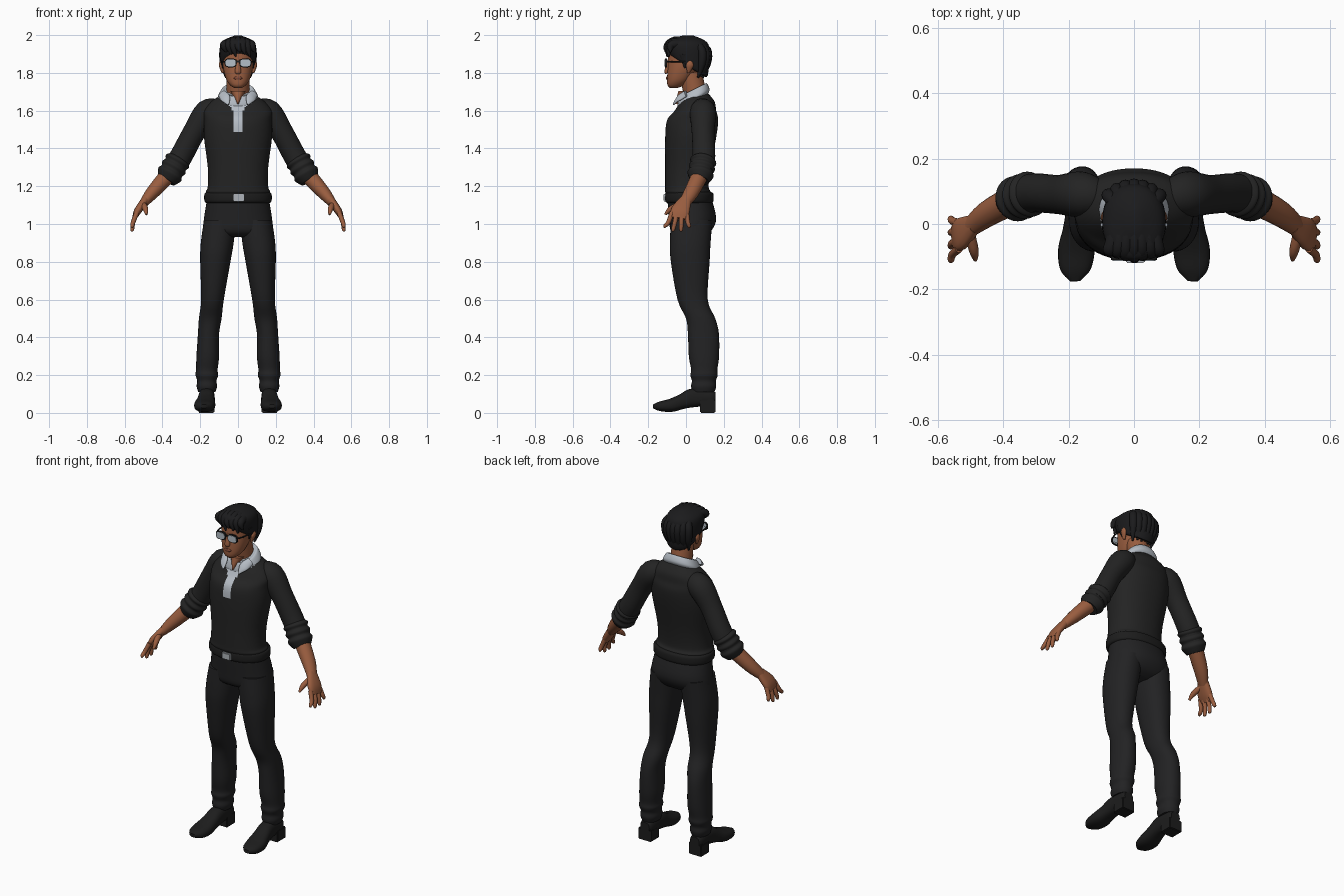
import bpy
import bmesh
from math import cos, sin, pi, radians, copysign
from mathutils import Vector

if "Cube" in bpy.data.objects:
    bpy.data.objects.remove(bpy.data.objects["Cube"])


def material(name, red, green, blue):
    mat = bpy.data.materials.new(name)
    mat.use_nodes = True
    mat.diffuse_color = (red, green, blue, 1)
    shader = next(node for node in mat.node_tree.nodes if node.type == "BSDF_PRINCIPLED")
    shader.inputs["Base Color"].default_value = mat.diffuse_color
    shader.inputs["Roughness"].default_value = .8
    return mat


SKIN = material("brown skin", .32, .11, .05)
LIP = material("lip brown", .22, .07, .04)
HAIR = material("black hair", .011, .011, .012)
KNIT = material("charcoal knit", .017, .017, .017)
CLOTH = material("black trouser cloth", .016, .016, .017)
LEATHER = material("black leather", .012, .012, .012)
SHIRT = material("pale grey shirt", .46, .5, .55)
METAL = material("silver metal", .42, .45, .48)
LENS = material("pale lens", .46, .52, .57)


def ring(z, half, front, back, middle=0, slope=0):
    """Level cross-section: half width, y range, centre x and slope along y."""
    return z, half, front, back, middle, slope


def knot(x, y, z, wide, deep=None):
    """Point on a path with the two radii of its cross-section."""
    return x, y, z, wide, deep or wide


def smooth_path(stations, steps):
    """Catmull-Rom interpolation of equally long tuples."""
    padded = [stations[0], *stations, stations[-1]]
    path = []
    for before, start, end, after in zip(padded, padded[1:], padded[2:], padded[3:]):
        for step in range(steps):
            t = step / steps
            path.append([q + t / 2 * (r - p + t * (2 * p - 5 * q + 4 * r - s + t * (3 * (q - r) + s - p)))
                         for p, q, r, s in zip(before, start, end, after)])
    return path + [list(stations[-1])]


def outline(count, power):
    """Points of a unit superellipse."""
    for index in range(count):
        angle = 2 * pi * index / count
        yield [copysign(abs(value) ** (2 / power), value) for value in (cos(angle), sin(angle))]


def add_object(name, bm, mat, mirror):
    bmesh.ops.recalc_face_normals(bm, faces=bm.faces)
    for face in bm.faces:
        face.smooth = True
    mesh = bpy.data.meshes.new(name)
    bm.to_mesh(mesh)
    bm.free()
    mesh.set_sharp_from_angle(angle=radians(50))
    mesh.materials.append(mat)
    obj = bpy.data.objects.new(name, mesh)
    bpy.context.scene.collection.objects.link(obj)
    if mirror:
        obj.modifiers.new("Mirror", "MIRROR")
    return obj


def skin_loops(name, loops, mat, mirror):
    bm = bmesh.new()
    rows = [[bm.verts.new(point) for point in loop] for loop in loops]
    for low, high in zip(rows, rows[1:]):
        for index in range(len(low)):
            bm.faces.new((low[index - 1], low[index], high[index], high[index - 1]))
    bm.faces.new(rows[0])
    bm.faces.new(rows[-1])
    return add_object(name, bm, mat, mirror)


def stack(name, mat, *rings, mirror=False, count=36, power=2.2, steps=4):
    loops = []
    for z, half, front, back, middle, slope in smooth_path(rings, steps):
        centre, depth = (front + back) / 2, (back - front) / 2
        loops.append([(middle + half * c, centre + depth * s, z + slope * (centre + depth * s))
                      for c, s in outline(count, power)])
    return skin_loops(name, loops, mat, mirror)


def tube(name, mat, *knots, mirror=False, count=20, power=2, steps=4):
    path = smooth_path(knots, steps)
    points = [Vector(station[:3]) for station in path]
    overall = (points[-1] - points[0]).normalized()
    reference = Vector((0, 0, 1)) if abs(overall.y) > .85 else Vector((0, 1, 0))
    loops = []
    for index, (point, station) in enumerate(zip(points, path)):
        along = (points[min(index + 1, len(points) - 1)] - points[max(index - 1, 0)]).normalized()
        across = along.cross(reference).normalized()
        third = across.cross(along)
        wide, deep = station[3:]
        loops.append([point + across * wide * c + third * deep * s for c, s in outline(count, power)])
    return skin_loops(name, loops, mat, mirror)


def block(name, mat, low, high, mirror=False):
    bm = bmesh.new()
    bmesh.ops.create_cube(bm, size=1)
    for vert in bm.verts:
        vert.co = [a + (b - a) * (c + .5) for a, b, c in zip(low, high, vert.co)]
    bmesh.ops.bevel(bm, geom=bm.edges[:], offset=.004, segments=2, affect="EDGES")
    return add_object(name, bm, mat, mirror)


# Sweater, with the shirt front coloured by position
sweater = stack("sweater", KNIT,
                ring(z=1.15, half=.16, front=-.1, back=.12),
                ring(z=1.17, half=.17, front=-.11, back=.13),
                ring(z=1.2, half=.16, front=-.11, back=.12),
                ring(z=1.3, half=.16, front=-.11, back=.13),
                ring(z=1.46, half=.18, front=-.11, back=.16),
                ring(z=1.55, half=.18, front=-.1, back=.17),
                ring(z=1.6, half=.18, front=-.06, back=.16),
                ring(z=1.65, half=.14, front=-.03, back=.15),
                ring(z=1.7, half=.06, front=0, back=.11), count=112, steps=8)
sweater.data.materials.append(SHIRT)
for face in sweater.data.polygons:
    spot = face.center
    if spot.z > 1.49 and spot.y < .02 and abs(spot.x) < .03 + 1.2 * max(0, spot.z - 1.61):
        face.material_index = 1

# Sleeves with rolled cuffs
tube("sleeves", KNIT,
     knot(x=.1, y=.08, z=1.61, wide=.05),
     knot(x=.16, y=.09, z=1.59, wide=.07),
     knot(x=.23, y=.09, z=1.49, wide=.06),
     knot(x=.3, y=.095, z=1.36, wide=.06),
     knot(x=.35, y=.085, z=1.28, wide=.06), mirror=True, count=28)
cuff_start, cuff_end = Vector((.31, .095, 1.35)), Vector((.38, .07, 1.23))
cuff_knots = []
for fold in range(8):
    radius = .05 if fold in (0, 7) else .062 + .008 * (fold % 2)
    cuff_knots.append(knot(*cuff_start.lerp(cuff_end, fold / 7), wide=radius))
tube("rolled_cuffs", KNIT, *cuff_knots, mirror=True, count=28)

# Forearms, palms, fingers and thumbs
tube("forearms", SKIN,
     knot(x=.36, y=.08, z=1.27, wide=.045),
     knot(x=.45, y=.03, z=1.17, wide=.036, deep=.04),
     knot(x=.5, y=-.01, z=1.11, wide=.023, deep=.03), mirror=True)
tube("palms", SKIN,
     knot(x=.49, y=0, z=1.13, wide=.02, deep=.03),
     knot(x=.53, y=-.03, z=1.07, wide=.02, deep=.05),
     knot(x=.55, y=-.04, z=1.03, wide=.01, deep=.04), mirror=True, power=2.5)
for order, label in enumerate(("index", "middle", "ring", "little")):
    base, tip = -.075 + .026 * order, -.11 + .042 * order
    low = .96 if label in ("middle", "ring") else .98
    tube(f"{label}_fingers", SKIN,
         knot(x=.535, y=base, z=1.06, wide=.013),
         knot(x=.555, y=(base + tip) / 2, z=1.01, wide=.012),
         knot(x=.56, y=tip, z=low + .01, wide=.01),
         knot(x=.56, y=tip, z=low, wide=.004), mirror=True, count=12)
tube("thumbs", SKIN,
     knot(x=.505, y=-.02, z=1.11, wide=.016),
     knot(x=.49, y=-.08, z=1.08, wide=.015),
     knot(x=.485, y=-.11, z=1.05, wide=.006), mirror=True, count=12)

# Trousers, with folds above the hem
stack("trouser_hips", CLOTH,
      ring(z=.93, half=.12, front=-.04, back=.08),
      ring(z=.96, half=.18, front=-.08, back=.13),
      ring(z=1.03, half=.18, front=-.09, back=.16),
      ring(z=1.15, half=.16, front=-.1, back=.13), count=48)
hem_rings = []
for fold in range(5):
    bulge = .006 * (fold % 2)
    hem_rings.append(ring(z=.11 + .03 * fold, half=.045 + .003 * fold + bulge, middle=.165,
                          front=.035 - .002 * fold - bulge, back=.15 + .004 * fold + bulge))
stack("trouser_legs", CLOTH, *hem_rings,
      ring(z=.3, half=.06, front=.015, back=.175, middle=.16),
      ring(z=.42, half=.056, front=.01, back=.174, middle=.156),
      ring(z=.5, half=.06, front=0, back=.155, middle=.147),
      ring(z=.6, half=.06, front=-.045, back=.115, middle=.135),
      ring(z=.8, half=.08, front=-.08, back=.125, middle=.12),
      ring(z=.9, half=.087, front=-.085, back=.13, middle=.11),
      ring(z=1.02, half=.085, front=-.08, back=.14, middle=.095), mirror=True)

# Belt and buckle
stack("belt", LEATHER,
      ring(z=1.11, half=.16, front=-.09, back=.13),
      ring(z=1.12, half=.177, front=-.11, back=.145),
      ring(z=1.16, half=.177, front=-.11, back=.145),
      ring(z=1.17, half=.16, front=-.1, back=.13), count=48)
block("buckle", METAL, low=(-.025, -.12, 1.12), high=(.033, -.1, 1.16))

# Shoes and heels
tube("shoes", LEATHER,
     knot(x=.166, y=.155, z=.08, wide=.03),
     knot(x=.166, y=.13, z=.08, wide=.04),
     knot(x=.166, y=.04, z=.08, wide=.043, deep=.05),
     knot(x=.17, y=-.02, z=.06, wide=.048, deep=.04),
     knot(x=.176, y=-.08, z=.04, wide=.056, deep=.035),
     knot(x=.18, y=-.14, z=.035, wide=.046, deep=.025),
     knot(x=.18, y=-.175, z=.035, wide=.015, deep=.01), mirror=True, power=2.5, count=24)
block("shoe_heels", LEATHER, low=(.125, .075, 0), high=(.21, .155, .07), mirror=True)

# Neck, collar and open neckline
tube("neck", SKIN,
     knot(x=0, y=.06, z=1.63, wide=.06),
     knot(x=0, y=.025, z=1.8, wide=.06), count=28)
stack("shirt_collar", SHIRT,
      ring(z=1.63, half=.1, front=-.035, back=.115, slope=.5),
      ring(z=1.65, half=.107, front=-.045, back=.125, slope=.5),
      ring(z=1.69, half=.085, front=-.035, back=.11, slope=.5),
      ring(z=1.686, half=.07, front=-.025, back=.1, slope=.5))
stack("open_neckline", SKIN,
      ring(z=1.635, half=.004, front=-.058, back=0),
      ring(z=1.705, half=.04, front=-.04, back=.04), power=2)
tube("collar_points", SHIRT,
     knot(x=.085, y=0, z=1.69, wide=.022, deep=.012),
     knot(x=.066, y=-.04, z=1.665, wide=.026, deep=.01),
     knot(x=.052, y=-.066, z=1.632, wide=.005), mirror=True)

# Head and facial features
stack("head", SKIN,
      ring(z=1.72, half=.02, front=-.085, back=-.045),
      ring(z=1.735, half=.042, front=-.098, back=-.01),
      ring(z=1.77, half=.064, front=-.1, back=.03),
      ring(z=1.84, half=.08, front=-.096, back=.08),
      ring(z=1.93, half=.078, front=-.09, back=.1),
      ring(z=1.97, half=.05, front=-.06, back=.07))
tube("nose", SKIN,
     knot(x=0, y=-.09, z=1.87, wide=.008),
     knot(x=0, y=-.102, z=1.81, wide=.016, deep=.012),
     knot(x=0, y=-.1, z=1.798, wide=.012, deep=.008))
tube("lips", LIP,
     knot(x=0, y=-.096, z=1.78, wide=.014, deep=.008),
     knot(x=0, y=-.096, z=1.772, wide=.024, deep=.01),
     knot(x=0, y=-.096, z=1.764, wide=.014, deep=.008))
tube("ears", SKIN,
     knot(x=.08, y=.012, z=1.8, wide=.006),
     knot(x=.09, y=.02, z=1.84, wide=.011, deep=.02),
     knot(x=.09, y=.022, z=1.862, wide=.006, deep=.01), mirror=True, count=14)

# Glasses
for label, mat, shrink in (("rims", LEATHER, 0), ("lenses", LENS, .005)):
    plate = [knot(x=.039, y=y, z=1.853, wide=.032 - shrink, deep=.024 - shrink)
             for y in (-.1, -.11 - shrink / 2)]
    tube(f"glasses_{label}", mat, *plate, mirror=True, power=3, steps=1)
tube("glasses_arms", LEATHER,
     knot(x=.069, y=-.102, z=1.86, wide=.004),
     knot(x=.084, y=-.06, z=1.86, wide=.004),
     knot(x=.09, y=.02, z=1.86, wide=.004), mirror=True, count=8)
block("glasses_bridge", LEATHER, low=(-.012, -.11, 1.856), high=(.012, -.1, 1.866))

# Hair cap, swept locks and sideburns
stack("hair_cap", HAIR,
      ring(z=1.84, half=.08, front=-.085, back=.09, slope=-.6),
      ring(z=1.855, half=.092, front=-.1, back=.115, slope=-.6),
      ring(z=1.93, half=.097, front=-.11, back=.125, slope=-.2),
      ring(z=1.97, half=.08, front=-.095, back=.11, slope=-.06),
      ring(z=1.997, half=.02, front=-.02, back=.04))
for order in range(7):
    x = .025 * (order - 3)
    crown, curve = 1.97 - 3 * x * x, .112 - 5 * x * x
    tube(f"fringe_lock_{order + 1}", HAIR,
         knot(x=x * .7, y=.03, z=crown, wide=.02),
         knot(x=x * .9, y=-.06, z=crown, wide=.022),
         knot(x=x, y=abs(x) / 4 - .1, z=1.94, wide=.02),
         knot(x=x + .014, y=abs(x) / 3 - .108, z=1.91 - .012 * (order % 3), wide=.004), count=12)
    tube(f"back_lock_{order + 1}", HAIR,
         knot(x=x * .6, y=.05, z=crown, wide=.02),
         knot(x=x, y=curve, z=1.92, wide=.022),
         knot(x=x, y=curve, z=1.85, wide=.02),
         knot(x=x * .85, y=curve - .02, z=1.775 + .006 * (order % 2), wide=.005), count=12)
tube("sideburns", HAIR,
     knot(x=.088, y=-.015, z=1.9, wide=.01, deep=.022),
     knot(x=.079, y=-.005, z=1.825, wide=.004), mirror=True, count=12)
